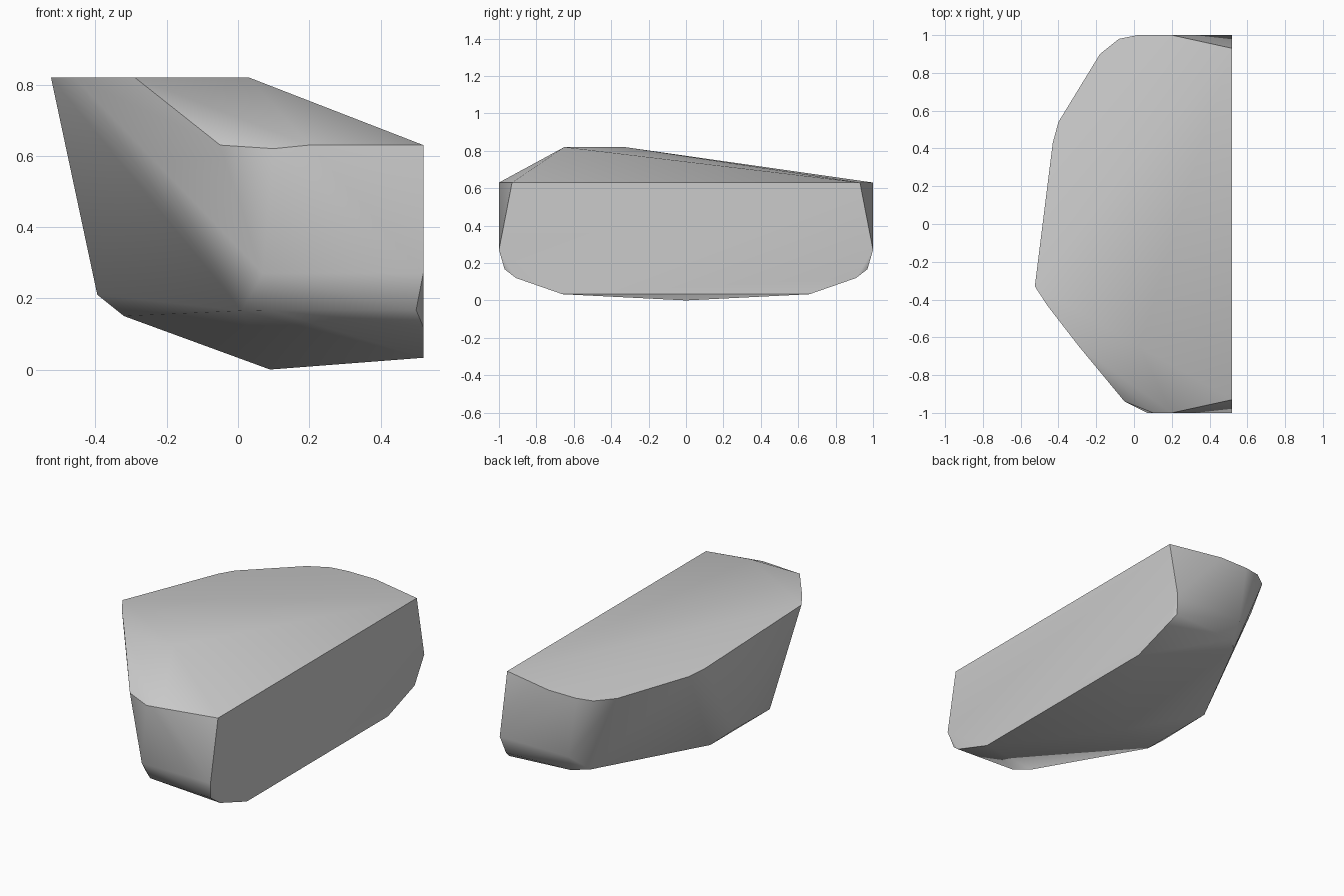
import bpy
import bmesh
import math

cube = bpy.data.objects.get("Cube")
if cube:
    bpy.data.objects.remove(cube, do_unlink=True)

# One plain grey material
grey = bpy.data.materials.new("stone grey")
grey.use_nodes = True
colour = (0.6, 0.6, 0.6, 1)
grey.diffuse_color = colour
grey.node_tree.nodes["Principled BSDF"].inputs["Base Color"].default_value = colour

# Flat cut side, mirrored front to back
side = 0.52
cut_face = [(side, s * y, z) for s in (-1, 1)
            for y, z in ((0.93, 0.63), (1, 0.27), (0.91, 0.12), (0.66, 0.033))]

# Corner shapes shared by both ends
ends = [(x, s * y, z) for s in (-1, 1)
        for x, y, z in ((0.2, 1, 0.63), (0.07, 1, 0.27), (0.5, 0.97, 0.167),
                        (0.09, 0.95, 0.167), (0.01, 0.88, 0.165))]

# Sloping top: high ridge at the front, falling to the back rim
ridge = [(-0.525, -0.33, 0.82), (-0.46, -0.43, 0.82),
         (-0.29, -0.65, 0.82), (0.03, -0.65, 0.82)]
front_rim = [(-0.05, -0.94, 0.63), (0.1, -1, 0.62)]
back_rim = [(x, y, 0.82 - 0.143 * (y + 0.33)) for x, y in
            ((-0.43, 0.43), (-0.4, 0.54), (-0.18, 0.9), (-0.08, 0.98), (0.02, 1))]

# Rounded lower edge of the outer side and the lowest point
lower_edge = [(-0.395, -0.22, 0.21), (-0.385, 0.1, 0.21), (-0.28, 0.35, 0.2),
              (-0.32, -0.26, 0.15), (-0.32, 0.23, 0.15), (0.09, 0, 0)]

# Wrap the corners in one faceted block
bm = bmesh.new()
for point in cut_face + ends + ridge + front_rim + back_rim + lower_edge:
    bm.verts.new(point)
result = bmesh.ops.convex_hull(bm, input=bm.verts)
spare = {v for v in result["geom_interior"] + result["geom_unused"]
         if isinstance(v, bmesh.types.BMVert) and not v.link_faces}
bmesh.ops.delete(bm, geom=list(spare), context='VERTS')
bmesh.ops.dissolve_limit(bm, angle_limit=math.radians(1),
                         verts=bm.verts, edges=bm.edges)
bmesh.ops.recalc_face_normals(bm, faces=bm.faces)
mesh = bpy.data.meshes.new("rock_block")
bm.to_mesh(mesh)
bm.free()
mesh.materials.append(grey)
block = bpy.data.objects.new("rock_block", mesh)
bpy.context.collection.objects.link(block)

# Soft shading with crisp main edges
bpy.ops.object.select_all(action='DESELECT')
block.select_set(True)
bpy.context.view_layer.objects.active = block
bpy.ops.object.shade_smooth_by_angle(angle=math.radians(40))
